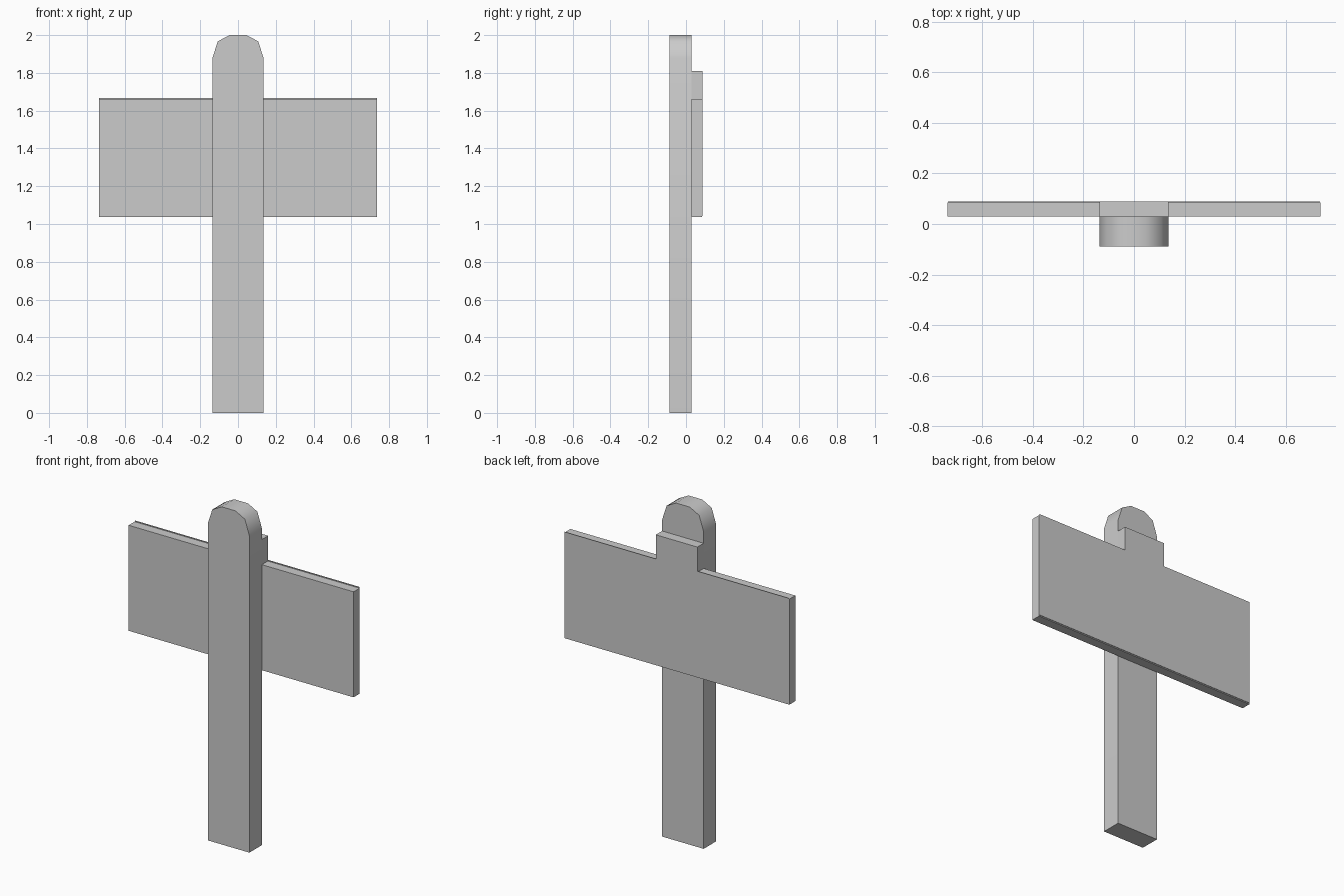
import bpy, bmesh, math

if "Cube" in bpy.data.objects:
    bpy.data.objects.remove(bpy.data.objects["Cube"])

def add_object(name, bm):
    bmesh.ops.recalc_face_normals(bm, faces=bm.faces)
    mesh = bpy.data.meshes.new(name)
    bm.to_mesh(mesh)
    bm.free()
    obj = bpy.data.objects.new(name, mesh)
    bpy.context.collection.objects.link(obj)
    return obj

def prism(name, profile, y0, y1):
    """Extrude an x-z outline along y."""
    bm = bmesh.new()
    face = bm.faces.new([bm.verts.new((x, y0, z)) for x, z in profile])
    new = bmesh.ops.extrude_face_region(bm, geom=[face])["geom"]
    verts = [v for v in new if isinstance(v, bmesh.types.BMVert)]
    bmesh.ops.translate(bm, verts=verts, vec=(0, y1 - y0, 0))
    return add_object(name, bm)

def mirrored(half):
    return half + [(-x, z) for x, z in reversed(half)]

# Upright post with a faceted round top, shaded smoothly
post = prism("post", mirrored([(0.136, 0), (0.136, 1.877), (0.107, 1.967), (0.045, 2.0)]),
             -0.088, 0.029)
bpy.context.view_layer.objects.active = post
post.select_set(True)
bpy.ops.object.shade_smooth_by_angle(angle=math.radians(50))
post.select_set(False)

# Wide board, with a thin back panel sitting slightly higher
prism("board", mirrored([(0.737, 1.036), (0.737, 1.661)]), 0.029, 0.085)
prism("back_panel", mirrored([(0.735, 1.042), (0.735, 1.667)]), 0.085, 0.088)

# Mounting block above the board
prism("mounting_block", mirrored([(0.136, 1.661), (0.136, 1.81)]), 0.029, 0.088)
